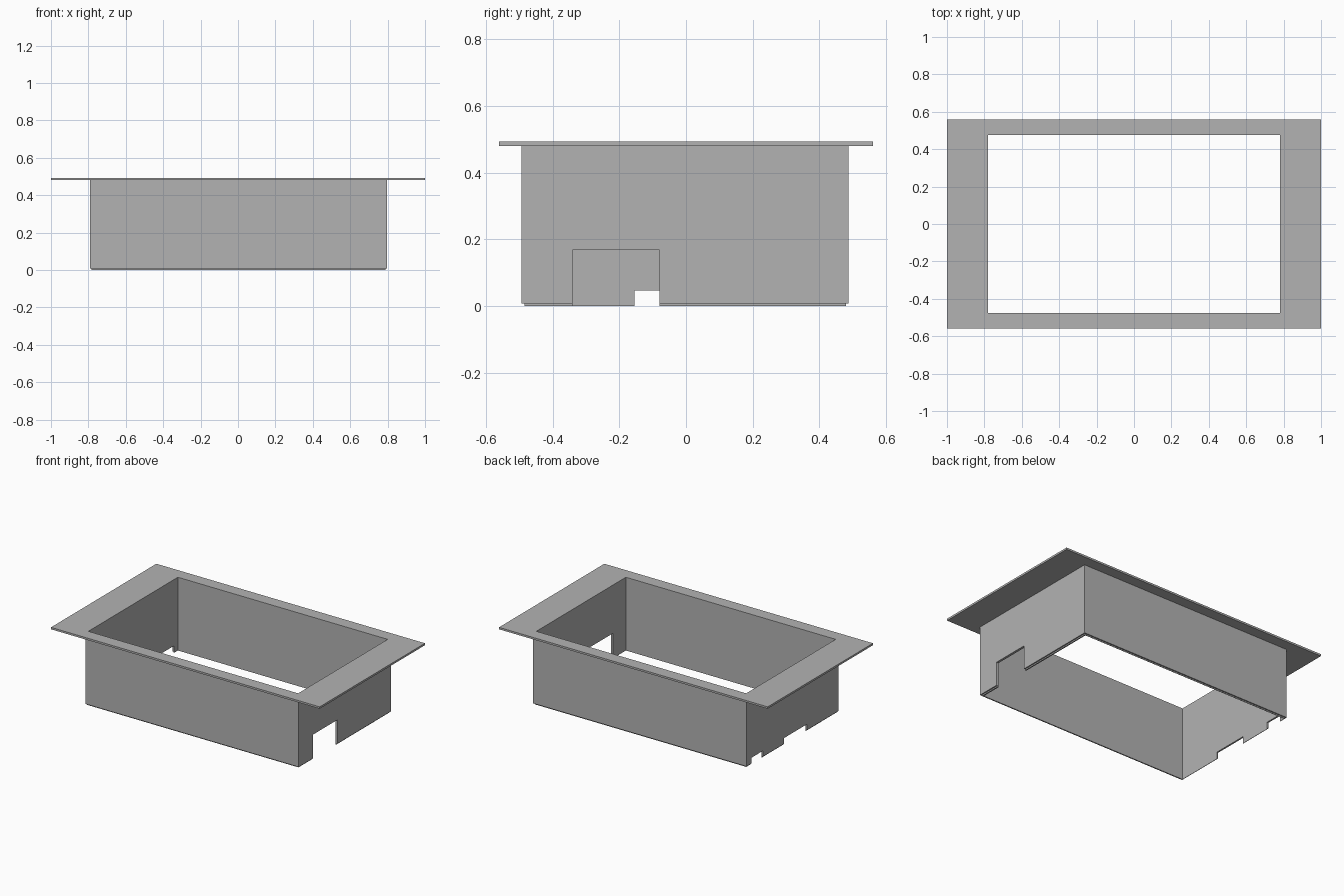
import bpy

if "Cube" in bpy.data.objects:
    bpy.data.objects.remove(bpy.data.objects["Cube"], do_unlink=True)

# Single painted-metal grey
grey = bpy.data.materials.new("plain grey")
grey.use_nodes = True
colour = (0.45, 0.45, 0.45, 1)
grey.diffuse_color = colour
grey.node_tree.nodes["Principled BSDF"].inputs["Base Color"].default_value = colour


def prism(name, profile, axis, low, high):
    """Extrude a closed 2D profile along axis x (profile in y, z) or y (profile in x, z)."""
    def place(p, depth):
        return (depth, *p) if axis == "x" else (p[0], depth, p[1])
    n = len(profile)
    verts = [place(p, d) for d in (low, high) for p in profile]
    faces = [tuple(range(n)), tuple(range(2 * n - 1, n - 1, -1))]
    faces += [(i, i + n, (i + 1) % n + n, (i + 1) % n) for i in range(n)]
    if axis == "x":
        faces = [f[::-1] for f in faces]
    mesh = bpy.data.meshes.new(name)
    mesh.from_pydata(verts, [], faces)
    mesh.materials.append(grey)
    obj = bpy.data.objects.new(name, mesh)
    bpy.context.collection.objects.link(obj)
    return obj


def frame(name, outer, inner, z0, z1):
    """Rectangular ring; bounds are (x low, x high, y low, y high)."""
    def corners(b, z):
        return [(b[0], b[2], z), (b[1], b[2], z), (b[1], b[3], z), (b[0], b[3], z)]
    verts = corners(outer, z0) + corners(inner, z0) + corners(outer, z1) + corners(inner, z1)
    faces = []
    for i in range(4):
        j = (i + 1) % 4
        faces += [(i, j, j + 8, i + 8), (j + 4, i + 4, i + 12, j + 12),
                  (i + 8, j + 8, j + 12, i + 12), (j, i, i + 4, j + 4)]
    mesh = bpy.data.meshes.new(name)
    mesh.from_pydata(verts, [], faces)
    mesh.materials.append(grey)
    obj = bpy.data.objects.new(name, mesh)
    bpy.context.collection.objects.link(obj)
    return obj


def notched(y0, y1, z0, z1, notches):
    """Wall outline whose bottom edge has rectangular cut-outs (start, end, top)."""
    points = [(y0, z0)]
    for a, b, top in notches:
        points += [(a, z0), (a, top), (b, top), (b, z0)]
    return points + [(y1, z0), (y1, z1), (y0, z1)]


OUTER = (-0.792, 0.797, -0.493, 0.487)
LIP = (-0.784, 0.789, -0.484, 0.479)
INNER = (-0.781, 0.781, -0.476, 0.476)
STEP, TOP, RIM = 0.008, 0.48, 0.493

# Wide flat rim around the opening
frame("top_rim", (-1, 1, -0.56, 0.56), INNER, TOP, RIM)

# Long walls, stepped inwards at the bottom edge
for name, outer, lip, inner in (("front_wall", OUTER[2], LIP[2], INNER[2]),
                                ("back_wall", OUTER[3], LIP[3], INNER[3])):
    prism(name, [(OUTER[0], STEP), (OUTER[1], STEP), (OUTER[1], TOP), (OUTER[0], TOP)],
          "y", min(outer, inner), max(outer, inner))
    prism(name + "_lip", [(LIP[0], 0), (LIP[1], 0), (LIP[1], STEP), (LIP[0], STEP)],
          "y", min(lip, inner), max(lip, inner))

# Short walls with cut-outs in the bottom edge
sides = (("left_wall", 1, [(-0.34, -0.08, 0.168)]),
         ("right_wall", 0, [(-0.155, 0.09, 0.047), (0.315, 0.435, 0.047)]))
for name, k, notches in sides:
    x0, x1 = sorted((OUTER[k], INNER[k]))
    prism(name, notched(INNER[2], INNER[3], STEP, TOP, notches), "x", x0, x1)
    # Lip pieces fill the bottom edge between the cut-outs
    x0, x1 = sorted((LIP[k], INNER[k]))
    stops = [INNER[2]] + [y for a, b, _ in notches for y in (a, b)] + [INNER[3]]
    for i in range(0, len(stops), 2):
        a, b = stops[i:i + 2]
        prism(f"{name}_lip_{i // 2 + 1}", [(a, 0), (b, 0), (b, STEP), (a, STEP)], "x", x0, x1)
